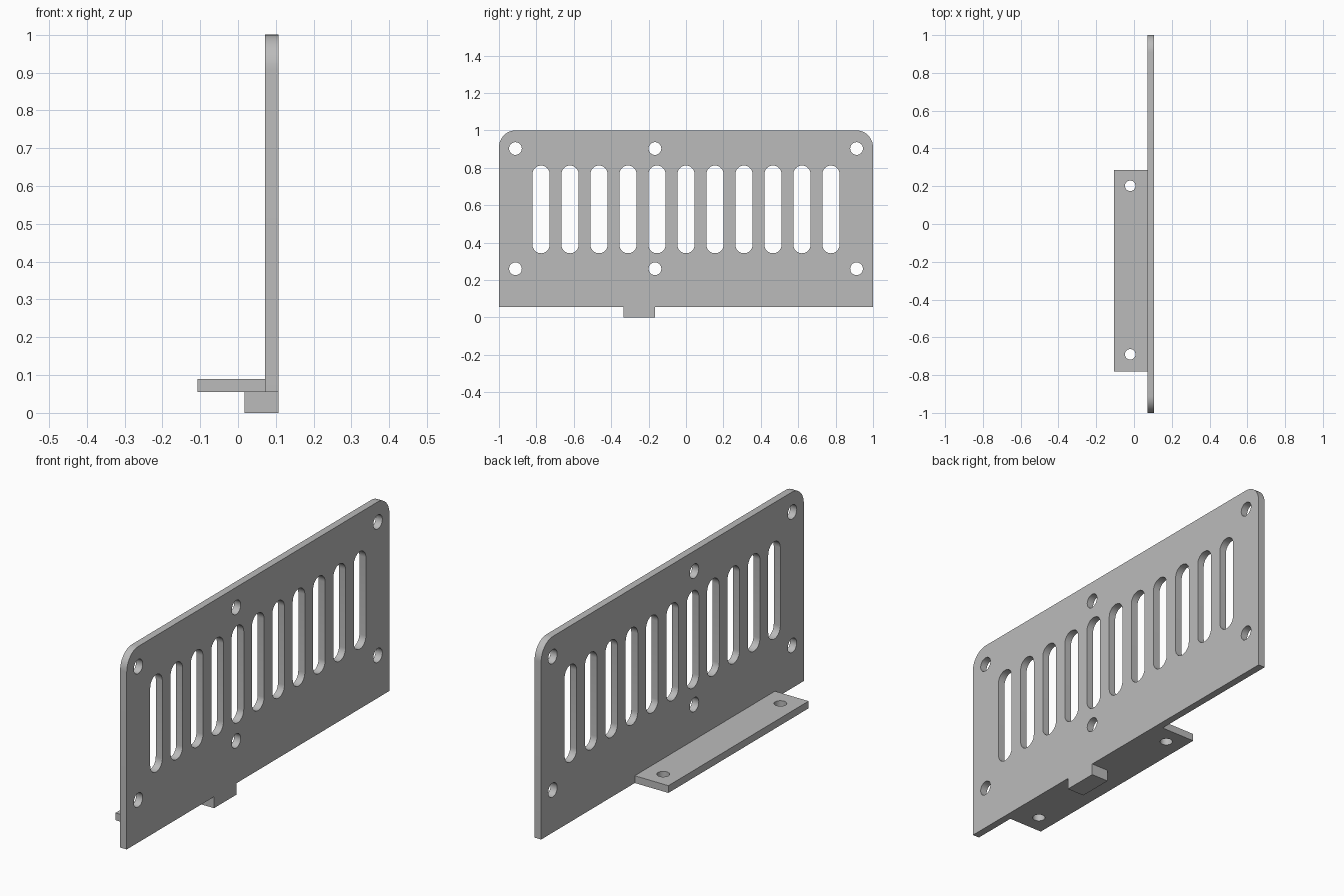
import bpy, bmesh
from math import pi, sin, cos
from mathutils import Matrix, Vector

cube = bpy.data.objects.get("Cube")
if cube:
    bpy.data.objects.remove(cube, do_unlink=True)

grey = bpy.data.materials.new("plain grey")
grey.use_nodes = True
COLOUR = (0.5, 0.5, 0.5, 1)
grey.diffuse_color = COLOUR
grey.node_tree.nodes["Principled BSDF"].inputs["Base Color"].default_value = COLOUR


def arc(u, v, radius, start, sweep, steps):
    return [(u + radius * cos(start + sweep * i / steps),
             v + radius * sin(start + sweep * i / steps)) for i in range(steps + 1)]


def circle(u, v, radius):
    return arc(u, v, radius, 0, 2 * pi, 32)[:-1]


def slot(u, low, high, radius):
    return (arc(u, high - radius, radius, 0, pi, 16)
            + arc(u, low + radius, radius, pi, pi, 16))


def rectangle(u0, u1, v0, v1):
    return [(u0, v0), (u1, v0), (u1, v1), (u0, v1)]


def sheet(name, loops, low, high, turn=Matrix.Identity(4)):
    """Extrude an outline with holes from low to high along its normal."""
    curve = bpy.data.curves.new(name + "_profile", "CURVE")
    curve.dimensions = "2D"
    curve.fill_mode = "BOTH"
    curve.extrude = (high - low) / 2
    for loop in loops:
        spline = curve.splines.new("POLY")
        spline.points.add(len(loop) - 1)
        for point, (u, v) in zip(spline.points, loop):
            point.co = (u, v, 0, 1)
        spline.use_cyclic_u = True
    helper = bpy.data.objects.new(name + "_profile", curve)
    bpy.context.collection.objects.link(helper)
    graph = bpy.context.evaluated_depsgraph_get()
    mesh = bpy.data.meshes.new_from_object(helper.evaluated_get(graph))
    bpy.data.objects.remove(helper, do_unlink=True)

    # Weld the faces to the rims and place the part
    bm = bmesh.new()
    bm.from_mesh(mesh)
    bmesh.ops.remove_doubles(bm, verts=bm.verts, dist=0.0001)
    bmesh.ops.translate(bm, verts=bm.verts, vec=Vector((0, 0, (low + high) / 2)))
    bmesh.ops.transform(bm, verts=bm.verts, matrix=turn)
    bmesh.ops.recalc_face_normals(bm, faces=bm.faces)
    bm.to_mesh(mesh)
    bm.free()
    mesh.name = name
    mesh.materials.clear()
    mesh.materials.append(grey)
    part = bpy.data.objects.new(name, mesh)
    bpy.context.collection.objects.link(part)
    bpy.ops.object.select_all(action="DESELECT")
    part.select_set(True)
    bpy.context.view_layer.objects.active = part
    bpy.ops.object.shade_smooth_by_angle(angle=pi / 6)
    return part


# Profile axes (u, v, normal) become (y, z, x)
upright = Matrix(((0, 0, 1, 0), (1, 0, 0, 0), (0, 1, 0, 0), (0, 0, 0, 1)))
INNER, OUTER, BOTTOM, CORNER = 0.072, 0.107, 0.055, 0.09

# Upright panel with rounded top corners, vent slots and screw holes
panel = [[(-1, BOTTOM), (1, BOTTOM)]
         + arc(1 - CORNER, 1 - CORNER, CORNER, 0, pi / 2, 12)
         + arc(CORNER - 1, 1 - CORNER, CORNER, pi / 2, pi / 2, 12)]
panel += [slot(0.155 * i, 0.343, 0.812, 0.046) for i in range(-5, 6)]
panel += [circle(y, z, 0.034) for y in (-0.912, -0.166, 0.912) for z in (0.26, 0.903)]
sheet("vent_panel", panel, INNER, OUTER, upright)

# Mounting flange with two screw holes
flange = [rectangle(-OUTER, INNER, -0.78, 0.287)]
flange += [circle(-0.02, y, 0.028) for y in (-0.69, 0.202)]
sheet("mounting_flange", flange, BOTTOM, 0.09)

# Locating tab below the panel
sheet("locating_tab", [rectangle(0.017, OUTER, -0.335, -0.165)], 0, BOTTOM)
